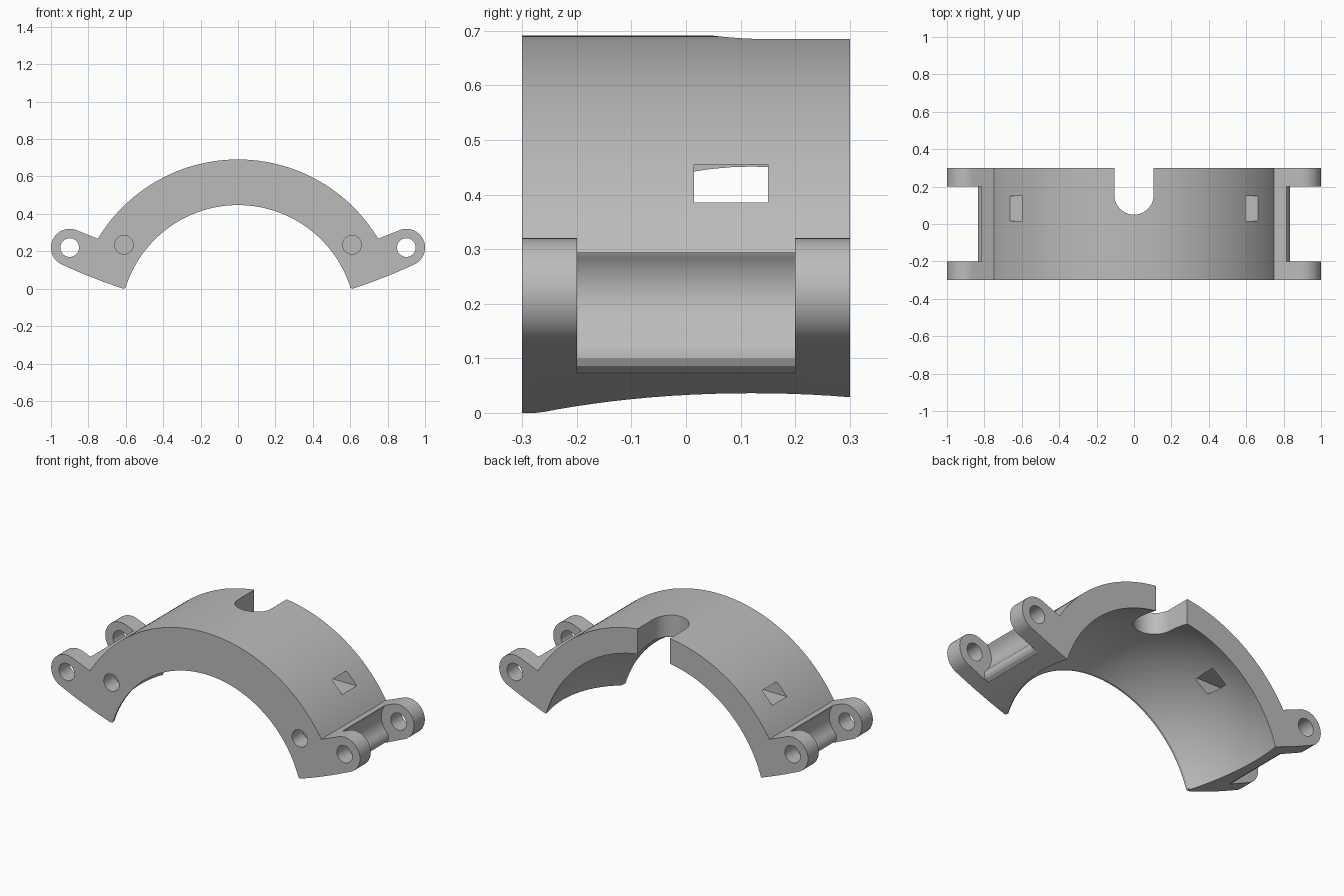
import bpy, bmesh
from math import sin, cos, radians, pi
from mathutils import Matrix, Vector

cube = bpy.data.objects.get("Cube")
if cube:
    bpy.data.objects.remove(cube, do_unlink=True)

AXIS_Z = -0.183        # height of the arch axis
OUTER, INNER = 0.874, 0.63
LUG = (0.9, 0.22)      # hinge lug centre (x, z)

grey = bpy.data.materials.new("plain grey")
grey.use_nodes = True
grey.diffuse_color = (0.5, 0.5, 0.5, 1)
grey.node_tree.nodes["Principled BSDF"].inputs["Base Color"].default_value = (0.5, 0.5, 0.5, 1)


def arc(cx, cz, r, start, end, n):
    angles = [radians(start + (end - start) * i / n) for i in range(n + 1)]
    return [(cx + r * cos(a), cz + r * sin(a)) for a in angles]


def finish(bm, name):
    bmesh.ops.recalc_face_normals(bm, faces=bm.faces)
    mesh = bpy.data.meshes.new(name)
    bm.to_mesh(mesh)
    bm.free()
    mesh.materials.append(grey)
    obj = bpy.data.objects.new(name, mesh)
    bpy.context.collection.objects.link(obj)
    return obj


def prism(name, points, lo, hi, axis="Y"):
    """Extrude a closed outline along Y (points are x, z) or Z (points are x, y)."""
    bm = bmesh.new()
    place = (lambda p: (p[0], lo, p[1])) if axis == "Y" else (lambda p: (p[0], p[1], lo))
    face = bm.faces.new([bm.verts.new(place(p)) for p in points])
    step = Vector((0, hi - lo, 0)) if axis == "Y" else Vector((0, 0, hi - lo))
    top = bmesh.ops.extrude_face_region(bm, geom=[face])
    moved = [v for v in top["geom"] if isinstance(v, bmesh.types.BMVert)]
    bmesh.ops.translate(bm, verts=moved, vec=step)
    return finish(bm, name)


def mirrored(points, side):
    return [(x * side, z) for x, z in points]


# Arch outline with a hinge lug at each foot
half = arc(0, AXIS_Z, OUTER, 90, 31, 48)
half += arc(*LUG, 0.1, 112, -67, 32)
half += [(0.83, 0.08), (0.72, 0.037), (0.62, 0.002), (0.61, 0), (0.603, 0.004), (0.598, 0.014)]
half += arc(0, AXIS_Z, INNER, 18.9, 90, 48)
left_half = mirrored(half[1:-1], -1)[::-1]
bracket = prism("arch_bracket", half + left_half, -0.3, 0.3)

cutters = []

# Spherical seat hollowed into the inside
bm = bmesh.new()
bmesh.ops.create_uvsphere(bm, u_segments=128, v_segments=64, radius=0.75,
                          matrix=Matrix.Translation((0, 0.12, AXIS_Z)) @ Matrix.Rotation(pi / 2, 4, "X"))
cutters.append(finish(bm, "seat_cutter"))

# Round-ended slot in the back of the crown
slot = arc(0, 0.155, 0.105, 180, 360, 32) + [(0.105, 0.4), (-0.105, 0.4)]
cutters.append(prism("slot_cutter", slot, 0.2, 0.9, "Z"))

# Side windows, hinge pockets, pin holes and blind front holes
window = [(0.4, 0.385), (0.8, 0.385), (0.8, 0.455), (0.4, 0.455)]
pocket = [(1.1, 0.4), (0.84, 0.4), (0.815, 0.293)]
pocket += arc(*LUG, 0.112, 145, 225, 16)
pocket += [(0.829, 0.129), (0.835, 0.115), (0.835, 0.1), (0.828, 0.086),
           (0.81, 0.073), (0.8, 0.04), (1.1, 0.04)]
for label, side in (("left", 1), ("right", -1)):
    cutters.append(prism(label + "_window_cutter", mirrored(window, side), 0.015, 0.15))
    cutters.append(prism(label + "_pocket_cutter", mirrored(pocket, side), -0.2, 0.2))
    pin = arc(*LUG, 0.05, 0, 350, 35)
    cutters.append(prism(label + "_pin_cutter", mirrored(pin, side), -0.4, 0.4))
    blind = arc(0.61, 0.235, 0.05, 0, 350, 35)
    cutters.append(prism(label + "_blind_cutter", mirrored(blind, side), -0.4, -0.2))

# Cut everything out, then drop the cutters
bpy.ops.object.select_all(action="DESELECT")
bpy.context.view_layer.objects.active = bracket
bracket.select_set(True)
for cutter in cutters:
    cutter.hide_render = True
    mod = bracket.modifiers.new(cutter.name, "BOOLEAN")
    mod.operation = "DIFFERENCE"
    mod.solver = "EXACT"
    mod.object = cutter
    bpy.ops.object.modifier_apply(modifier=mod.name)
    bpy.data.objects.remove(cutter, do_unlink=True)

bpy.ops.object.shade_smooth_by_angle(angle=radians(25))
